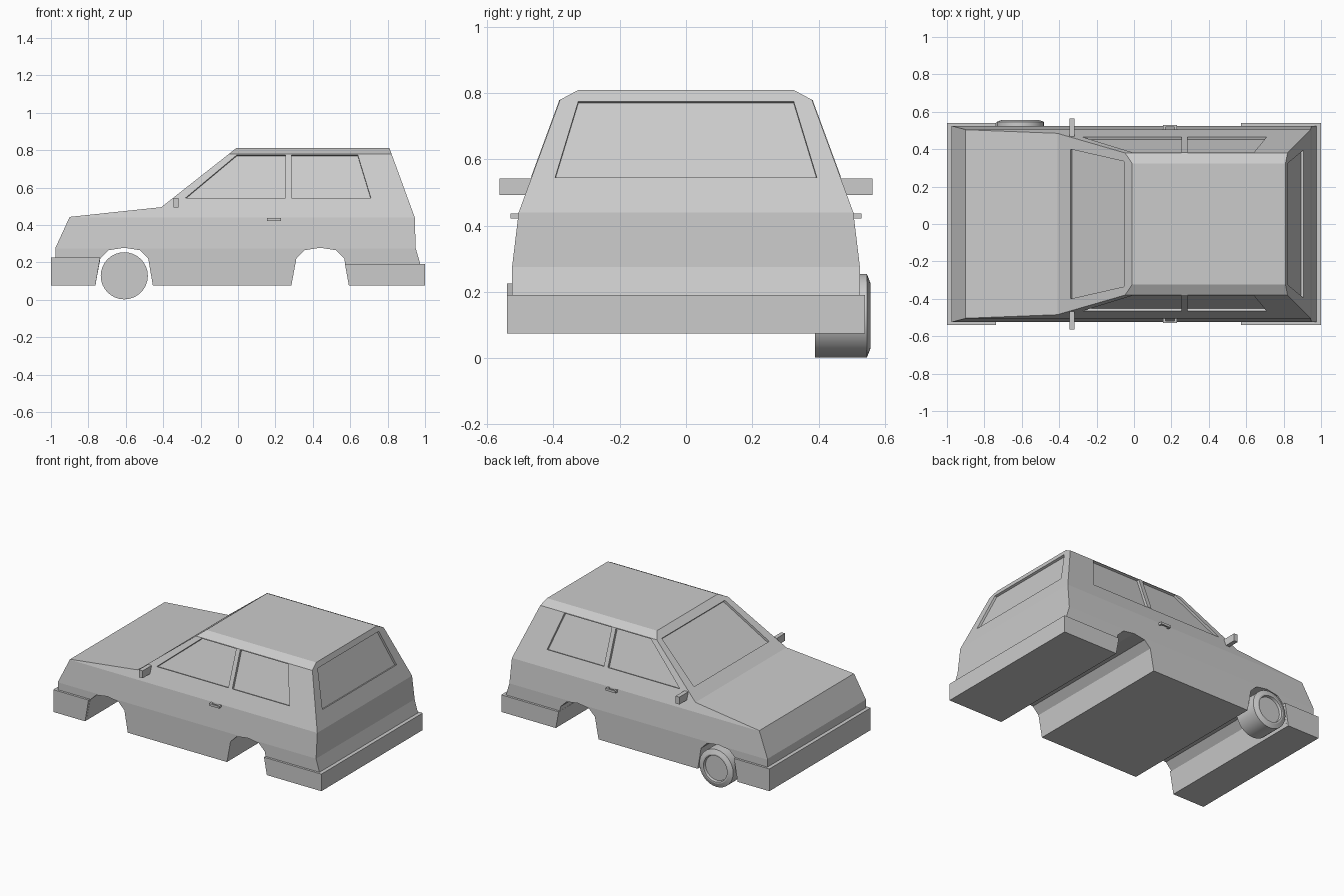
import bpy, bmesh, math
from mathutils import Vector

if "Cube" in bpy.data.objects:
    bpy.data.objects.remove(bpy.data.objects["Cube"])


def mesh_object(name, bm):
    bmesh.ops.recalc_face_normals(bm, faces=bm.faces)
    me = bpy.data.meshes.new(name)
    bm.to_mesh(me)
    bm.free()
    ob = bpy.data.objects.new(name, me)
    bpy.context.collection.objects.link(ob)
    return ob


def prism(name, pts, vec):
    """Polygon of 3D points extruded along vec."""
    bm = bmesh.new()
    vec = Vector(vec)
    a = [bm.verts.new(p) for p in pts]
    b = [bm.verts.new(Vector(p) + vec) for p in pts]
    bm.faces.new(a)
    bm.faces.new(b)
    for i in range(len(a)):
        j = (i + 1) % len(a)
        bm.faces.new((a[i], a[j], b[j], b[i]))
    return mesh_object(name, bm)


def box(name, lo, hi):
    x0, y0, z0 = lo
    x1, y1, z1 = hi
    return prism(name, [(x0, y0, z0), (x1, y0, z0), (x1, y1, z0), (x0, y1, z0)],
                 (0, 0, z1 - z0))


def side_prism(name, profile, half):
    """x-z profile extruded across the width."""
    return prism(name, [(x, -half, z) for x, z in profile], (0, 2 * half, 0))


def boolean(ob, cutter, op):
    m = ob.modifiers.new(op, 'BOOLEAN')
    m.operation, m.solver, m.object = op, 'EXACT', cutter
    bpy.context.view_layer.objects.active = ob
    bpy.ops.object.modifier_apply(modifier=m.name)
    bpy.data.objects.remove(cutter)


def window_cutter(pts, depth=0.015):
    """Recess tool: window outline pushed along its outward normal."""
    p = [Vector(q) for q in pts]
    n = (p[1] - p[0]).cross(p[2] - p[0]).normalized()
    if n.z < 0:
        n = -n
    return prism("window_cutter", [q + n * 0.03 for q in p], -n * (0.03 + depth))


def wall_y(z):
    return 0.505 - (z - 0.44) * 0.125 / 0.34


# Body: side profile with wheel arches, trimmed by the tapered cross-section
def arch(cx):
    return [(cx + dx, z) for dx, z in
            [(-0.155, 0.075), (-0.128, 0.22), (-0.083, 0.265), (0, 0.278),
             (0.083, 0.265), (0.128, 0.22), (0.153, 0.075)]]


profile = ([(-0.975, 0.075)] + arch(-0.608) + arch(0.44) +
           [(0.975, 0.075), (0.975, 0.19), (0.95, 0.275), (0.945, 0.44),
            (0.81, 0.81), (-0.01, 0.81), (-0.41, 0.495), (-0.9, 0.443),
            (-0.975, 0.28)])
body = side_prism("body", profile, 0.6)
half = [(0.525, 0), (0.525, 0.275), (0.505, 0.44), (0.38, 0.78), (0.305, 0.82)]
section = half + [(-y, z) for y, z in reversed(half)]
boolean(body, prism("section", [(-1.2, y, z) for y, z in section], (2.4, 0, 0)),
        'INTERSECT')


# Window recesses: windshield, rear window, both sides
def windshield_x(z):
    return -0.41 + (z - 0.495) * 0.4 / 0.315


def tailgate_x(z):
    return 0.945 - (z - 0.44) * 0.135 / 0.37


for fx, z0, z1, y0, y1 in ((windshield_x, 0.55, 0.775, 0.40, 0.335),
                           (tailgate_x, 0.545, 0.775, 0.395, 0.325)):
    boolean(body, window_cutter([(fx(z0), -y0, z0), (fx(z0), y0, z0),
                                 (fx(z1), y1, z1), (fx(z1), -y1, z1)]), 'DIFFERENCE')
outline = [(-0.28, 0.545), (0.71, 0.545), (0.64, 0.775), (-0.005, 0.775)]
for s in (-1, 1):
    boolean(body, window_cutter([(x, s * wall_y(z), z) for x, z in outline]),
            'DIFFERENCE')

# Bumpers, wrapping round to the arches
side_prism("front_bumper", [(-1, 0.075), (-0.763, 0.075), (-0.737, 0.225), (-1, 0.225)], 0.54)
side_prism("rear_bumper", [(0.593, 0.075), (1, 0.075), (1, 0.19), (0.572, 0.19)], 0.54)

# Door pillars, mirrors and handles on both sides
for s, tag in ((-1, "right"), (1, "left")):
    strip = [(0.255, s * (wall_y(z) + d), z)
             for z, d in ((0.545, -0.02), (0.545, 0.002), (0.78, 0.002), (0.78, -0.02))]
    prism(tag + "_door_pillar", strip, (0.03, 0, 0))
    box(tag + "_mirror", (-0.345, s * 0.465, 0.493), (-0.317, s * 0.563, 0.543))
    bracket = [(0.155, 0.5), (0.155, 0.53), (0.23, 0.53), (0.23, 0.5),
               (0.217, 0.5), (0.217, 0.519), (0.168, 0.519), (0.168, 0.5)]
    prism(tag + "_door_handle", [(x, s * y, 0.422) for x, y in bracket], (0, 0, 0.015))

# Wheel: turned tyre with chamfered shoulder and recessed hub
bm = bmesh.new()
N = 32
rings = []
for r, y in ((0.126, 0.39), (0.126, 0.546), (0.098, 0.557), (0.088, 0.557), (0.084, 0.54)):
    rings.append([bm.verts.new((-0.608 + r * math.cos(2 * math.pi * i / N), y,
                                0.128 + r * math.sin(2 * math.pi * i / N)))
                  for i in range(N)])
for a, b in zip(rings, rings[1:]):
    for i in range(N):
        j = (i + 1) % N
        bm.faces.new((a[i], a[j], b[j], b[i]))
bm.faces.new(rings[0])
bm.faces.new(rings[-1])
wheel = mesh_object("front_left_wheel", bm)
bpy.ops.object.select_all(action='DESELECT')
wheel.select_set(True)
bpy.context.view_layer.objects.active = wheel
bpy.ops.object.shade_smooth_by_angle(angle=math.radians(20))
